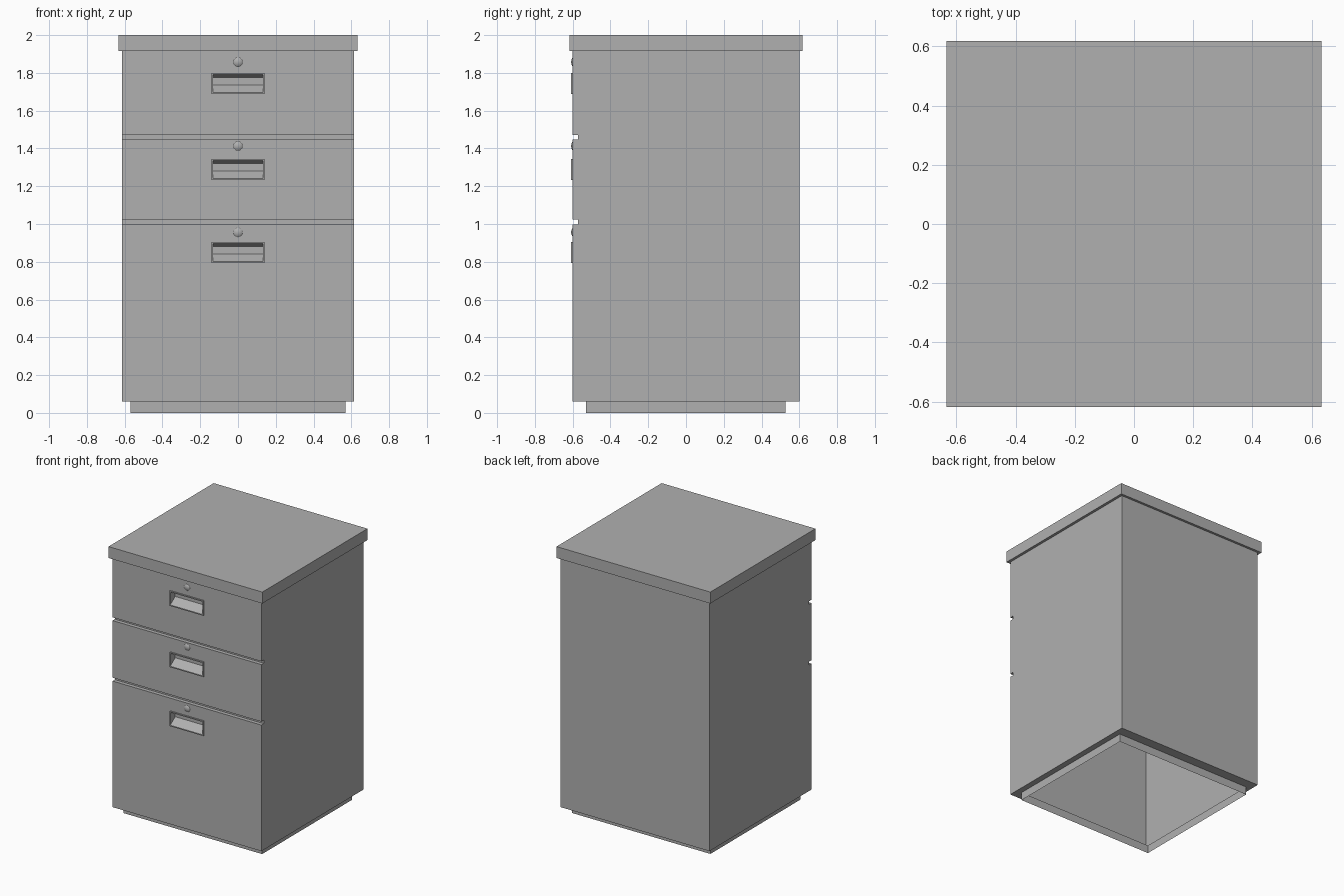
import bpy, bmesh, math
from mathutils import Matrix

if "Cube" in bpy.data.objects:
    bpy.data.objects.remove(bpy.data.objects["Cube"])

W, FRONT, BACK = 0.613, -0.60, 0.60      # body half width, front and back planes
GROOVE = -0.572
TOP = 1.915
HANDLE_W, HANDLE_H = 0.14, 0.111
# drawers: (bottom z, top z, handle top z, lock z)
DRAWERS = [(0.06, 0.998, 0.904, 0.956),
           (1.023, 1.448, 1.343, 1.413),
           (1.472, TOP, 1.799, 1.858)]

# dark grey paint
paint = bpy.data.materials.new("grey_paint")
paint.diffuse_color = (0.435, 0.435, 0.435, 1)
paint.use_nodes = True
paint.node_tree.nodes["Principled BSDF"].inputs["Base Color"].default_value = paint.diffuse_color


def finish(bm, name):
    bmesh.ops.remove_doubles(bm, verts=bm.verts, dist=1e-5)
    bmesh.ops.recalc_face_normals(bm, faces=bm.faces)
    me = bpy.data.meshes.new(name)
    bm.to_mesh(me)
    bm.free()
    me.materials.append(paint)
    ob = bpy.data.objects.new(name, me)
    bpy.context.collection.objects.link(ob)
    return ob


def face(bm, pts):
    return bm.faces.new([bm.verts.new(p) for p in pts])


def rect_xz(w, y, z0, z1):
    return [(-w, y, z0), (w, y, z0), (w, y, z1), (-w, y, z1)]


def rect_xy(w, y0, y1, z):
    return [(-w, y0, z), (w, y0, z), (w, y1, z), (-w, y1, z)]


def bridge(bm, a, b):
    """Ring of quads between two matching loops."""
    for i in range(len(a)):
        j = (i + 1) % len(a)
        face(bm, [a[i], a[j], b[j], b[i]])


# cabinet body: hollow shell with drawer openings, grooves and open plinth
bm = bmesh.new()
profile = []
for i, (z0, z1, ht, _) in enumerate(DRAWERS):
    bridge(bm, rect_xz(W, FRONT, z0, z1),
           rect_xz(HANDLE_W, FRONT, ht - HANDLE_H, ht))
    profile += [(FRONT, z0), (FRONT, z1)]
    if i < 2:
        profile += [(GROOVE, z1), (GROOVE, DRAWERS[i + 1][0])]
low = DRAWERS[0][0]
profile += [(BACK, TOP), (BACK, low)]
for s in (-W, W):
    face(bm, [(s, y, z) for y, z in profile])
n = len(profile)
for i in range(n):
    (ya, za), (yb, zb) = profile[i], profile[(i + 1) % n]
    front_panel = ya == yb == FRONT
    open_end = abs(ya - yb) > 1            # top and bottom stay open
    if not front_panel and not open_end:
        face(bm, [(-W, ya, za), (W, ya, za), (W, yb, zb), (-W, yb, zb)])
plinth_top = rect_xy(0.57, -0.53, 0.527, low)
bridge(bm, rect_xy(W, FRONT, BACK, low), plinth_top)
bridge(bm, plinth_top, rect_xy(0.57, -0.53, 0.527, 0))
finish(bm, "cabinet_body")

# overhanging top slab
bm = bmesh.new()
lo, hi = rect_xy(0.633, -0.618, 0.618, TOP), rect_xy(0.633, -0.618, 0.618, 2.0)
bridge(bm, lo, hi)
face(bm, lo)
face(bm, hi)
finish(bm, "top_slab")

for k, (_, _, zt, zl) in enumerate(DRAWERS):
    # recessed pull: thin raised rim, then a scooped pocket
    bm = bmesh.new()
    y, zb, t = -0.608, zt - HANDLE_H, 0.008
    outer = rect_xz(HANDLE_W, y, zb, zt)
    inner = rect_xz(HANDLE_W - t, y, zb + t, zt - t)
    pocket = rect_xz(HANDLE_W - t, -0.55, zt - 0.062, zt - 0.024)
    bridge(bm, rect_xz(HANDLE_W, FRONT, zb, zt), outer)
    bridge(bm, outer, inner)
    bridge(bm, inner, pocket)
    face(bm, pocket)
    finish(bm, f"drawer_pull_{k + 1}")

    # shallow domed lock button: cap of a larger sphere
    bm = bmesh.new()
    bmesh.ops.create_uvsphere(bm, u_segments=20, v_segments=32, radius=0.04)
    bmesh.ops.transform(bm, verts=bm.verts, matrix=Matrix.Translation((0, FRONT + 0.032, zl))
                        @ Matrix.Rotation(math.pi / 2, 4, 'X'))
    bmesh.ops.bisect_plane(bm, geom=bm.verts[:] + bm.edges[:] + bm.faces[:],
                           plane_co=(0, FRONT, 0), plane_no=(0, 1, 0), clear_outer=True)
    for f in bm.faces:
        f.smooth = True
    ob = finish(bm, f"lock_{k + 1}")
    if sum(p.normal.y for p in ob.data.polygons) > 0:
        ob.data.flip_normals()
